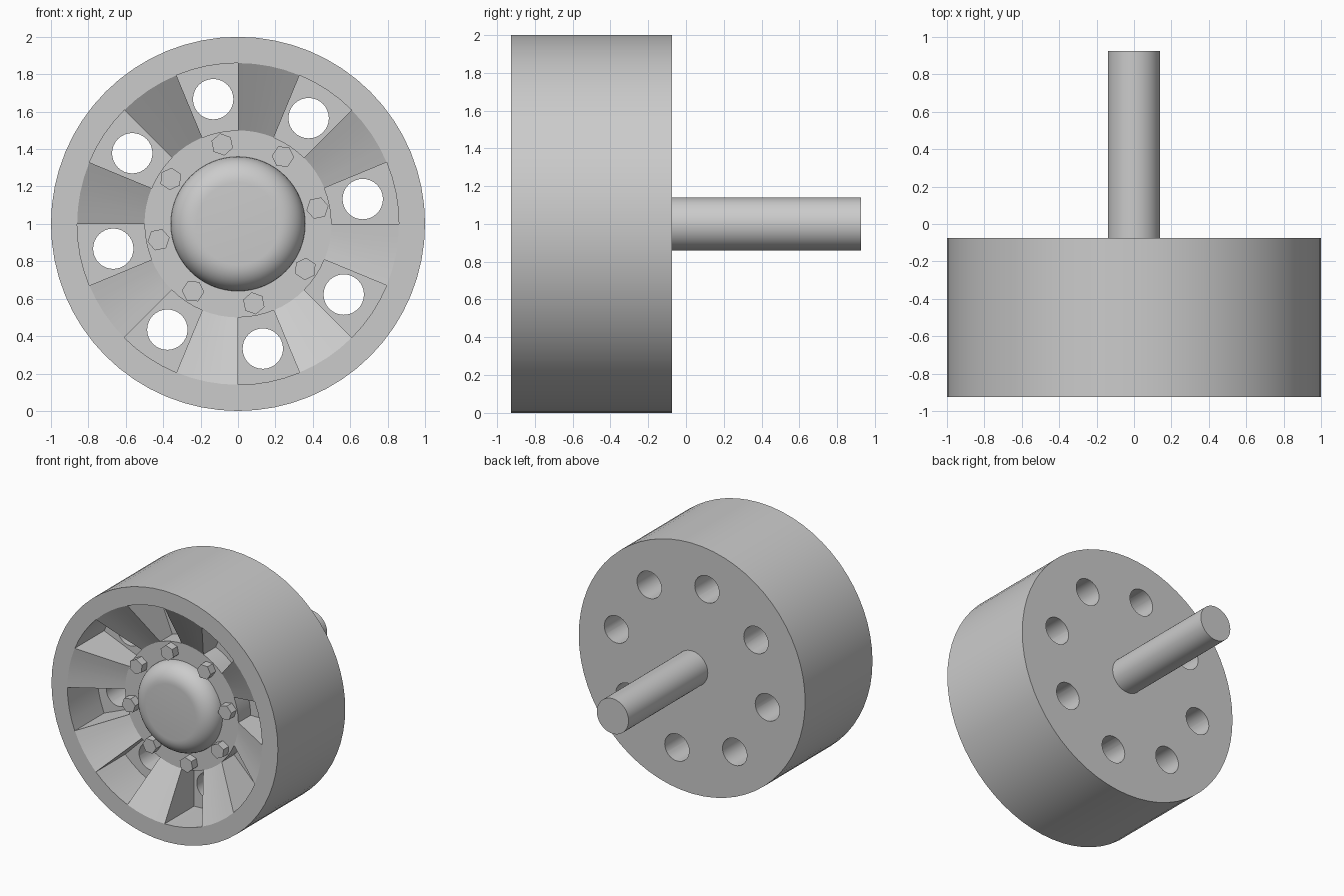
import bpy, bmesh
from math import sin, cos, pi, radians
from mathutils import Vector, Matrix

if "Cube" in bpy.data.objects:
    bpy.data.objects.remove(bpy.data.objects["Cube"])

FRONT, BACK = -0.925, -0.075
FLANGE, FLOOR = -0.71, -0.555
RIM_R, HUB_R, HOLE_R = 0.86, 0.5, 0.68
SECTORS, STEPS = 16, 4
SLICE = 2 * pi / SECTORS

grey = bpy.data.materials.new("plain_grey")
grey.use_nodes = True
colour = (0.6, 0.6, 0.6, 1)
grey.diffuse_color = colour
grey.node_tree.nodes["Principled BSDF"].inputs["Base Color"].default_value = colour


def polar(r, y, a):
    return Vector((r * cos(a), y, 1 + r * sin(a)))


def sweep(bm, profile, a0, a1, steps):
    """Turn (radius, y) points around the axle between two angles."""
    for k in range(steps):
        a, b = (a0 + (a1 - a0) * (k + j) / steps for j in (0, 1))
        for (r0, y0), (r1, y1) in zip(profile, profile[1:]):
            corners = (polar(r0, y0, a), polar(r1, y1, a), polar(r1, y1, b), polar(r0, y0, b))
            bm.faces.new([bm.verts.new(c) for c in corners])


def finish(bm, name):
    bmesh.ops.remove_doubles(bm, verts=bm.verts, dist=0.0005)
    bmesh.ops.recalc_face_normals(bm, faces=bm.faces)
    mesh = bpy.data.meshes.new(name)
    bm.to_mesh(mesh)
    bm.free()
    mesh.materials.append(grey)
    obj = bpy.data.objects.new(name, mesh)
    bpy.context.collection.objects.link(obj)
    return obj


def activate(obj):
    bpy.ops.object.select_all(action='DESELECT')
    obj.select_set(True)
    bpy.context.view_layer.objects.active = obj


def smooth(obj):
    activate(obj)
    bpy.ops.object.shade_smooth_by_angle(angle=radians(30))


def lathe(name, profile, steps):
    bm = bmesh.new()
    sweep(bm, profile, 0, 2 * pi, steps)
    obj = finish(bm, name)
    smooth(obj)
    return obj


def rods(name, ring_r, rod_r, y0, y1, sides):
    """Ring of cylinders, one centred on each pocket."""
    bm = bmesh.new()
    for i in range(0, SECTORS, 2):
        a = (i + 0.5) * SLICE
        place = (Matrix.Translation(polar(ring_r, (y0 + y1) / 2, a))
                 @ Matrix.Rotation(-a, 4, 'Y') @ Matrix.Rotation(pi / 2, 4, 'X')
                 @ Matrix.Rotation(pi / 2 if sides == 6 else 0, 4, 'Z'))
        # a corner of each rod points outward
        made = bmesh.ops.create_cone(bm, cap_ends=True, segments=sides, radius1=rod_r,
                                     radius2=rod_r, depth=y1 - y0, matrix=place)
        if sides == 6:
            centre = polar(ring_r, 0, a)
            out = Vector((cos(a), 0, sin(a)))
            reach = max((v.co - centre).dot(out) for v in made["verts"])
            if reach < rod_r * 0.95:
                bmesh.ops.rotate(bm, verts=made["verts"], cent=centre,
                                 matrix=Matrix.Rotation(pi / 6, 3, 'Y'))
    return finish(bm, name)


# Wheel body: dished spokes alternating with deep pockets
outer = [(0, BACK), (1, BACK), (1, FRONT), (RIM_R, FRONT)]
inner = [(HUB_R, FLANGE), (0, FLANGE)]
pocket = [(RIM_R, FLOOR), (HUB_R, FLOOR)]
bm = bmesh.new()
for i in range(SECTORS):
    a = i * SLICE
    sweep(bm, outer + (pocket if i % 2 == 0 else []) + inner, a, a + SLICE, STEPS)
    wall = [outer[-1]] + pocket + [inner[0]]
    bm.faces.new([bm.verts.new(polar(r, y, a)) for r, y in wall])
wheel = finish(bm, "wheel_body")

# Round holes from the pocket floors through the back
cutter = rods("hole_cutter", HOLE_R, 0.108, FLOOR - 0.05, BACK + 0.1, 32)
cutter.hide_render = True
mod = wheel.modifiers.new("holes", 'BOOLEAN')
mod.operation, mod.solver, mod.object = 'DIFFERENCE', 'EXACT', cutter
activate(wheel)
bpy.ops.object.modifier_apply(modifier=mod.name)
bpy.data.objects.remove(cutter)
smooth(wheel)

# Hub cap with a rounded edge
CAP_FRONT, CAP_R, ROUND = -0.845, 0.36, 0.14
cap = [(0, CAP_FRONT)]
for k in range(11):
    t = k / 10 * pi / 2
    cap.append((CAP_R - ROUND + ROUND * sin(t), CAP_FRONT + ROUND - ROUND * cos(t)))
cap += [(CAP_R, FLANGE + 0.05), (0, FLANGE + 0.05)]
lathe("hub_cap", cap, 64)

# Hexagonal bolts around the cap
rods("hub_bolts", 0.433, 0.06, FLANGE - 0.065, FLANGE + 0.03, 6)

# Axle
lathe("axle", [(0, BACK - 0.05), (0.14, BACK - 0.05), (0.14, 0.925), (0, 0.925)], 48)
